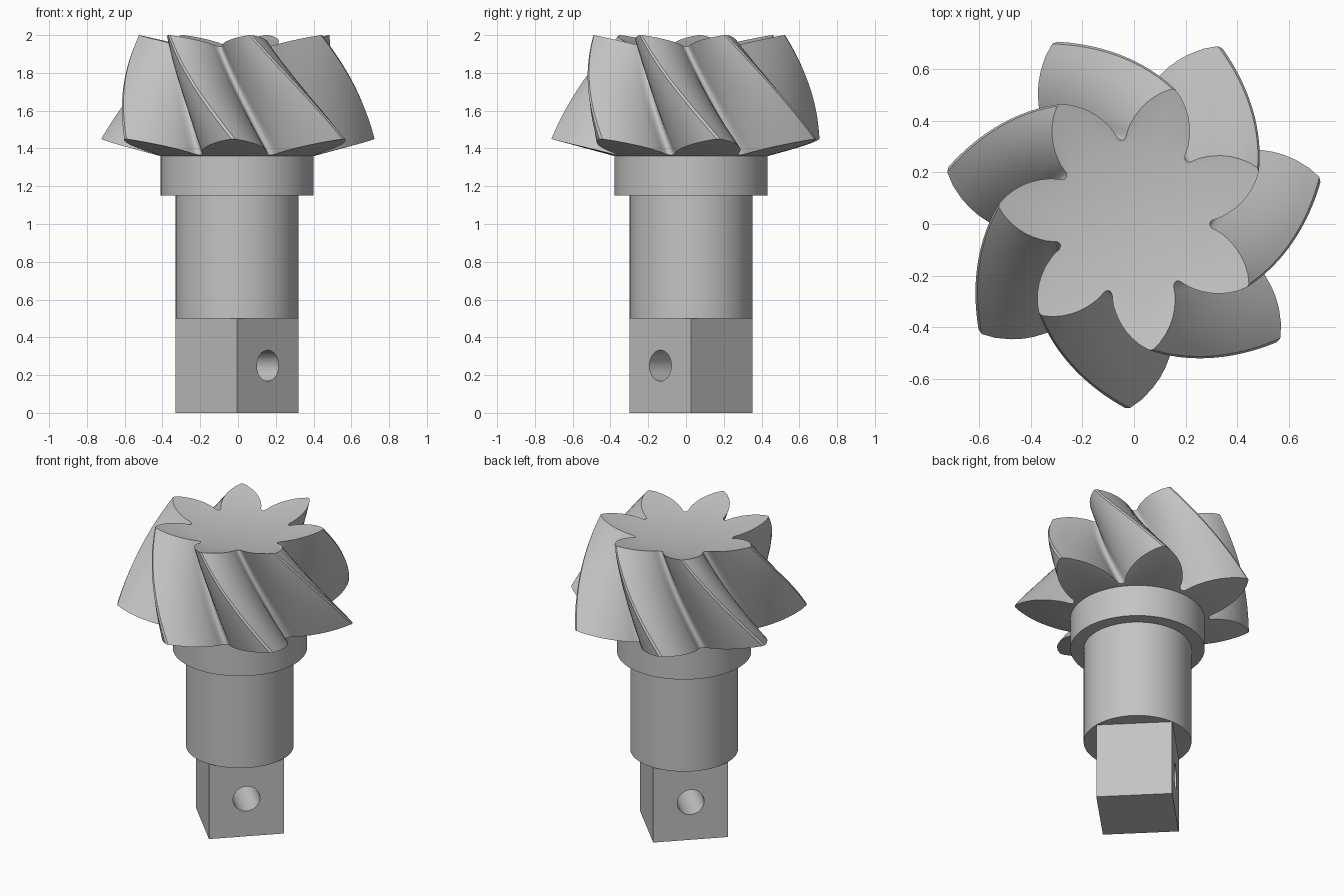
import bpy, bmesh
from math import radians, cos, sin, pi
from mathutils import Vector

cube = bpy.data.objects.get("Cube")
if cube:
    bpy.data.objects.remove(cube, do_unlink=True)

AXIS = Vector((-0.005, 0.027, 0))
TEETH = 7

steel = bpy.data.materials.new("grey_steel")
steel.use_nodes = True
GREY = (0.55, 0.55, 0.55, 1)
steel.diffuse_color = GREY
steel.node_tree.nodes["Principled BSDF"].inputs["Base Color"].default_value = GREY


def finish(obj, name, smooth=40):
    obj.name = obj.data.name = name
    obj.data.materials.clear()
    obj.data.materials.append(steel)
    bpy.ops.object.select_all(action="DESELECT")
    obj.select_set(True)
    bpy.context.view_layer.objects.active = obj
    bpy.ops.object.shade_smooth_by_angle(angle=radians(smooth))


def cylinder(name, radius, z0, z1, sides=96):
    bpy.ops.mesh.primitive_cylinder_add(vertices=sides, radius=radius, depth=z1 - z0,
                                        location=AXIS + Vector((0, 0, (z0 + z1) / 2)))
    obj = bpy.context.object
    finish(obj, name)
    return obj


# Round shaft and collar
cylinder("shaft", 0.325, 0.5, 1.2)
cylinder("collar", 0.405, 1.15, 1.36)

# Square drive end with a cross-drilled pin hole
drive = cylinder("square_drive", 0.325, 0, 0.5, sides=4)
bpy.ops.mesh.primitive_cylinder_add(vertices=48, radius=0.082, depth=1,
                                    location=AXIS + Vector((0, 0, 0.25)),
                                    rotation=(pi / 2, 0, pi / 4))
cutter = bpy.context.object
cutter.hide_render = True
hole = drive.modifiers.new("pin_hole", "BOOLEAN")
hole.operation = "DIFFERENCE"
hole.solver = "EXACT"
hole.object = cutter
bpy.context.view_layer.objects.active = drive
bpy.ops.object.modifier_apply(modifier="pin_hole")
bpy.data.objects.remove(cutter, do_unlink=True)
finish(drive, "square_drive")

# Tooth outline: (height from root to tip, half angle in degrees)
half = [(0.01, 24.2), (0.05, 22.7), (0.14, 21.5), (0.22, 20.3), (0.3, 18.8),
        (0.42, 16.5), (0.55, 13.7), (0.66, 11.1), (0.77, 8.2), (0.9, 4.4), (1, 0.8)]
tooth = [(0, -180 / TEETH)] + [(f, -a) for f, a in half] + [(f, a) for f, a in reversed(half)]
outline = [(f, a + k * 360 / TEETH) for k in range(TEETH) for f, a in tooth]

# Spiral bevel gear: the outline twists and grows from top to bottom
ROWS = 32
SLOPE = 0.27
bm = bmesh.new()


def ring(t, inner=None):
    tip = 0.52 + 0.22 * t
    tip_z = 2 - 0.55 * t
    turn = 20.7 + 42 * t + 8 * t * (1 - t)
    verts = []
    for f, a in outline:
        r = inner or tip * (0.577 + 0.423 * f)
        ang = radians(a + turn)
        verts.append(bm.verts.new((r * cos(ang), r * sin(ang), tip_z - SLOPE * (tip - r))))
    return verts


rings = [ring(0, 0.29)] + [ring(i / ROWS) for i in range(ROWS + 1)] + [ring(1, 0.39)]
count = len(outline)
for upper, lower in zip(rings, rings[1:]):
    for i in range(count):
        j = (i + 1) % count
        bm.faces.new((upper[i], lower[i], lower[j], upper[j]))
bm.faces.new(rings[0])
bm.faces.new(rings[-1])
bmesh.ops.recalc_face_normals(bm, faces=bm.faces)
mesh = bpy.data.meshes.new("bevel_gear")
bm.to_mesh(mesh)
bm.free()
gear = bpy.data.objects.new("bevel_gear", mesh)
gear.location = AXIS
bpy.context.collection.objects.link(gear)
finish(gear, "bevel_gear")
